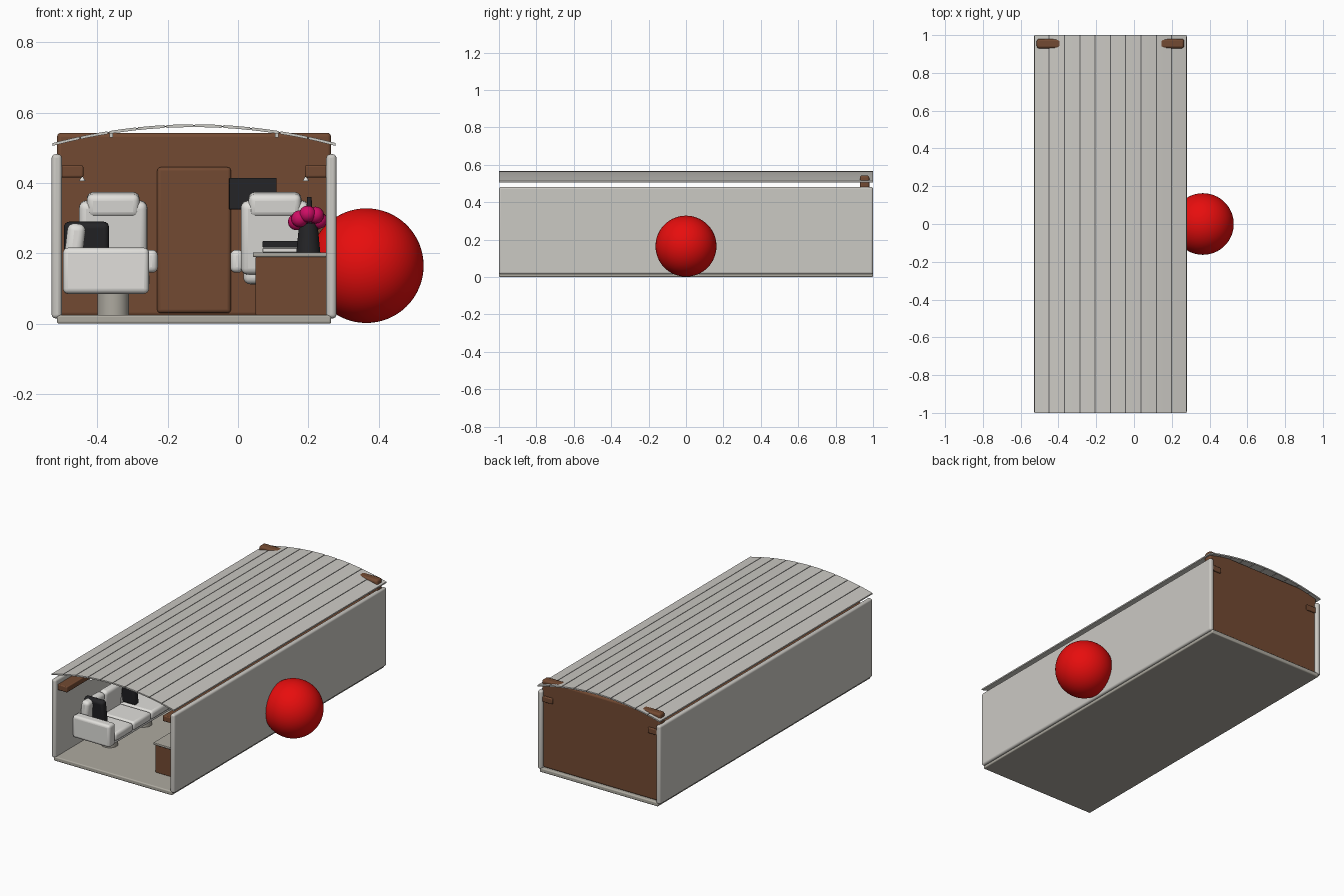
import bpy, math, random
from mathutils import Vector

if "Cube" in bpy.data.objects:
    bpy.data.objects.remove(bpy.data.objects["Cube"])

random.seed(4)
MID = -0.125  # cabin centre line in x


def mat(name, r, g, b):
    m = bpy.data.materials.new(name)
    m.diffuse_color = (r, g, b, 1)
    m.use_nodes = True
    m.node_tree.nodes["Principled BSDF"].inputs["Base Color"].default_value = m.diffuse_color
    return m


SHELL = mat("warm_grey", 0.60, 0.585, 0.55)
FLOOR = mat("floor_beige", 0.42, 0.40, 0.35)
WOOD = mat("brown_wood", 0.17, 0.068, 0.032)
SEAT = mat("seat_white", 0.75, 0.74, 0.71)
BLACK = mat("charcoal", 0.018, 0.018, 0.02)
SEAM = mat("seam_grey", 0.12, 0.12, 0.12)
RED = mat("red", 0.8, 0.004, 0.004)
PINK = mat("petal_pink", 0.62, 0.004, 0.13)


def smooth(ob):
    bpy.ops.object.select_all(action='DESELECT')
    ob.select_set(True)
    bpy.context.view_layer.objects.active = ob
    bpy.ops.object.shade_smooth_by_angle(angle=math.radians(40))


def box(name, lo, hi, m, bevel=0.0, seg=3, rot=(0, 0, 0)):
    lo, hi = Vector(lo), Vector(hi)
    bpy.ops.mesh.primitive_cube_add(size=1, location=(lo + hi) / 2)
    ob = bpy.context.object
    ob.name = name
    ob.scale = hi - lo
    bpy.ops.object.transform_apply(location=False, rotation=False, scale=True)
    ob.rotation_euler = rot
    ob.data.materials.append(m)
    if bevel:
        mod = ob.modifiers.new("round", 'BEVEL')
        mod.width, mod.segments = bevel, seg
        smooth(ob)
    return ob


def cyl(name, x, y, z0, z1, r1, r2, m):
    bpy.ops.mesh.primitive_cone_add(vertices=32, radius1=r1, radius2=r2,
                                    depth=z1 - z0, location=(x, y, (z0 + z1) / 2))
    ob = bpy.context.object
    ob.name = name
    ob.data.materials.append(m)
    smooth(ob)


def ball(name, loc, r, m, seg=48):
    bpy.ops.mesh.primitive_uv_sphere_add(segments=seg, ring_count=seg // 2, radius=r, location=loc)
    ob = bpy.context.object
    ob.name = name
    ob.data.materials.append(m)
    smooth(ob)


# Cabin floor, end wall and door
box("floor", (-0.515, -1, 0), (0.265, 1, 0.025), FLOOR, 0.006)
box("bulkhead", (-0.515, 0.93, 0.02), (0.265, 0.98, 0.543), WOOD, 0.012)
box("door", (-0.23, 0.915, 0.03), (-0.02, 0.94, 0.445), WOOD, 0.01)
box("screen", (-0.025, 0.90, 0.325), (0.11, 0.932, 0.415), BLACK, 0.002)

# Side walls, overhead ledges, reading lights and ceiling rails
for side, s in (("left", -1), ("right", 1)):
    def span(a, b):
        return sorted((MID + s * a, MID + s * b))
    x0, x1 = span(0.376, 0.405)
    box(side + "_wall", (x0, -1, 0.015), (x1, 1, 0.482), SHELL, 0.011, 4)
    x0, x1 = span(0.315, 0.38)
    box(side + "_overhead_ledge", (x0, -0.98, 0.416), (x1, 0.99, 0.45), WOOD, 0.005)
    x0, x1 = span(0.23, 0.24)
    box(side + "_ceiling_rail", (x0, -0.97, 0.53), (x1, 0.93, 0.542), SHELL)
    for k in range(6):
        cyl(side + "_reading_light", MID + s * 0.318, -0.75 + k * 0.3, 0.406, 0.417, 0.009, 0.003, SEAT)


# Curved roof: ten long planks with dark seams
def roof_strip(name, xa, xb, z_off, thick, m):
    sec = []
    for i in range(4):
        x = xa + (xb - xa) * i / 3
        sec.append((x, 0.567 - 0.054 * ((x - MID) / 0.405) ** 2 + z_off))
    outline = sec + [(x, z - thick) for x, z in reversed(sec)]
    n = len(outline)
    verts = [(x, y, z) for y in (-1, 1) for x, z in outline]
    faces = [(i, i + n, (i + 1) % n + n, (i + 1) % n) for i in range(n)]
    faces += [tuple(range(n)), tuple(range(2 * n - 1, n - 1, -1))]
    me = bpy.data.meshes.new(name)
    me.from_pydata(verts, [], faces)
    me.materials.append(m)
    ob = bpy.data.objects.new(name, me)
    bpy.context.collection.objects.link(ob)
    smooth(ob)


PLANK = 0.081 * 0.97
for i in range(10):
    xa = MID + (i - 5) * 0.081
    roof_strip("roof_plank", xa + 0.0025, xa + 0.0785, 0, 0.008, SHELL)
    if i:
        roof_strip("roof_seam", xa - 0.0025, xa + 0.0025, -0.002, 0.004, SEAM)


# Swivel armchairs: f = +1 faces the rear, -1 faces the front
def chair(x, y, f):
    def part(name, xa, xb, ya, yb, za, zb, bev, tilt=0.0):
        ya, yb = sorted((y + f * ya, y + f * yb))
        box("chair_" + name, (x + xa, ya, za), (x + xb, yb, zb), SEAT, bev, 4, (tilt * f, 0, 0))
    cyl("chair_pedestal", x, y, 0.024, 0.115, 0.045, 0.045, FLOOR)
    part("seat", -0.09, 0.09, -0.10, 0.12, 0.112, 0.175, 0.02)
    part("back", -0.097, 0.097, -0.14, -0.08, 0.14, 0.35, 0.02, 0.12)
    part("headrest", -0.075, 0.075, -0.155, -0.075, 0.305, 0.372, 0.018, 0.12)
    for s in (-1, 1):
        part("armrest", s * 0.108 - 0.019, s * 0.108 + 0.019, -0.10, 0.09, 0.145, 0.21, 0.016)


for cx in (-0.355, 0.105):
    chair(cx, 0.15, 1)
    chair(cx, 0.66, -1)

# Side sofa along the left wall
box("sofa_base", (-0.495, -0.83, 0.085), (-0.26, -0.24, 0.11), SEAT, 0.01)
for k in range(3):
    y0 = -0.79 + k * 0.17
    box("sofa_cushion", (-0.48, y0, 0.10), (-0.252, y0 + 0.168, 0.15), SEAT, 0.015)
    box("sofa_back", (-0.492, y0, 0.14), (-0.44, y0 + 0.168, 0.285), SEAT, 0.02, 4, (0, 0.12, 0))
for y0 in (-0.85, -0.28):
    box("sofa_arm", (-0.498, y0, 0.085), (-0.253, y0 + 0.06, 0.216), SEAT, 0.015, 4)
for y0 in (-0.74, -0.45):
    box("throw_pillow", (-0.495, y0, 0.15), (-0.367, y0 + 0.04, 0.29), BLACK, 0.015, 4, (0.15, 0, 0))
for x in (-0.355,):
    for y in (-0.70, -0.38):
        cyl("sofa_leg", x, y, 0.024, 0.09, 0.045, 0.045, FLOOR)

# Side cabinet with books, vase and flowers
box("cabinet", (0.05, -0.85, 0.024), (0.253, -0.22, 0.19), WOOD, 0.003)
box("cabinet_top", (0.042, -0.86, 0.19), (0.253, -0.21, 0.203), FLOOR, 0.004)
box("lower_book", (0.07, -0.62, 0.203), (0.20, -0.46, 0.215), SEAT, 0.002)
box("upper_book", (0.07, -0.61, 0.216), (0.18, -0.48, 0.235), BLACK, 0.003)
cyl("vase", 0.2, -0.74, 0.203, 0.285, 0.034, 0.026, BLACK)
cyl("flower_stem", 0.203, -0.74, 0.28, 0.36, 0.012, 0.006, BLACK)
for k in range(9):
    a = k * math.tau / 8
    r = 0.032 if k < 8 else 0
    ball("blossom", (0.198 + r * math.cos(a), -0.74 + r * math.sin(a),
                     0.30 + random.uniform(-0.012, 0.014)), 0.024, PINK, 16)

# Large ball resting against the right wall
ball("red_ball", (0.365, 0, 0.165), 0.163, RED, 64)
